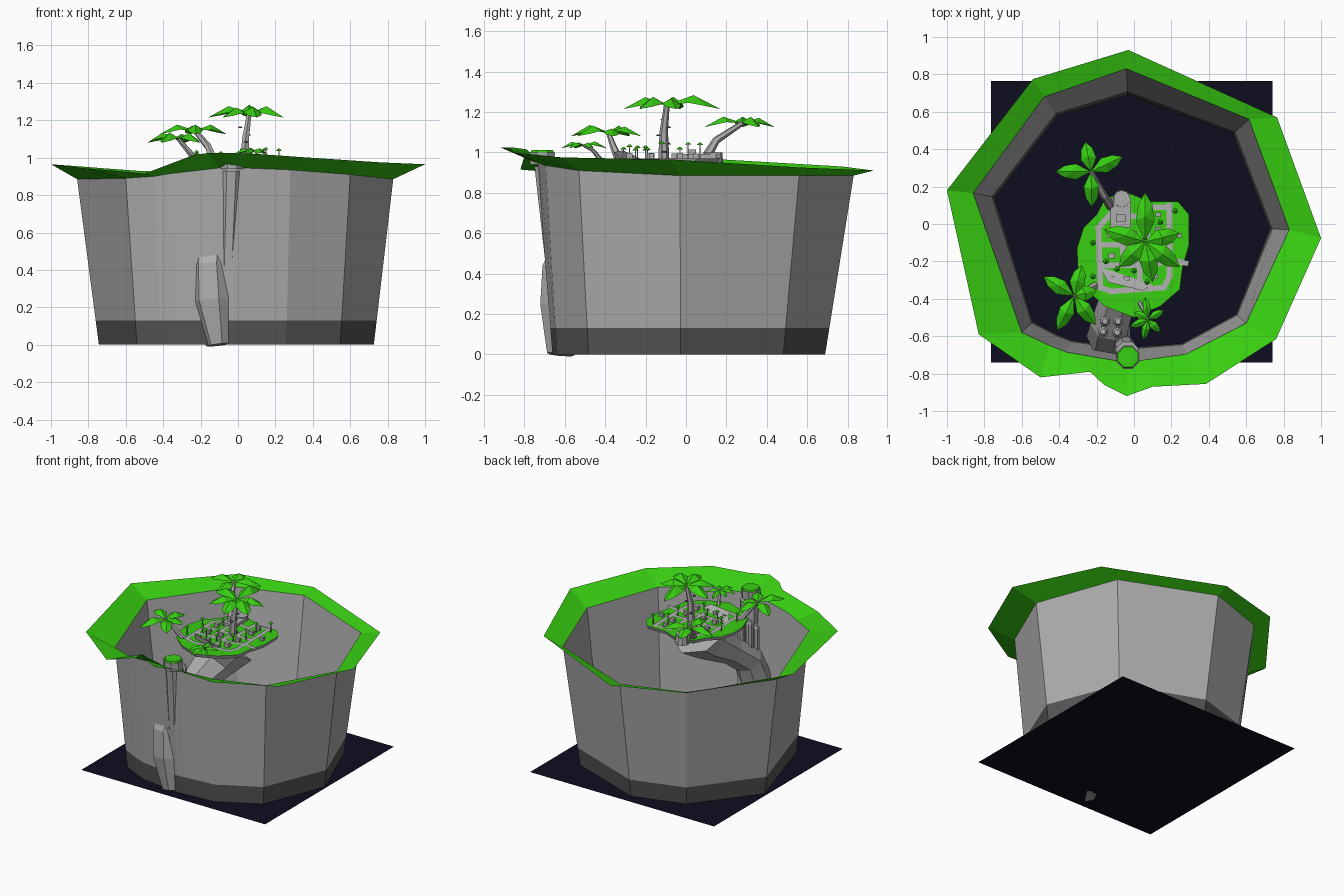
import bpy, bmesh, math, random
from mathutils import Vector

if "Cube" in bpy.data.objects:
    bpy.data.objects.remove(bpy.data.objects["Cube"])
random.seed(4)

def mat(name, r, g, b):
    m = bpy.data.materials.new(name)
    m.diffuse_color = (r, g, b, 1)
    m.use_nodes = True
    m.node_tree.nodes["Principled BSDF"].inputs["Base Color"].default_value = m.diffuse_color
    return m

GREEN = mat("grass green", 0.04, 0.62, 0.006)
ROCK = mat("rock grey", 0.42, 0.42, 0.42)
DARK = mat("wet rock grey", 0.09, 0.09, 0.09)
WATER = mat("deep water navy", 0.004, 0.004, 0.014)
PATH = mat("path grey", 0.45, 0.45, 0.45)

def finish(name, bm, mats, fix=True):
    if fix:
        bmesh.ops.recalc_face_normals(bm, faces=bm.faces)
    me = bpy.data.meshes.new(name)
    bm.to_mesh(me)
    bm.free()
    for m in mats:
        me.materials.append(m)
    ob = bpy.data.objects.new(name, me)
    bpy.context.collection.objects.link(ob)
    return ob

def bridge(bm, a, b, idx=0, closed=True):
    n = len(a)
    for i in range(n if closed else n - 1):
        j = (i + 1) % n
        bm.faces.new((a[i], a[j], b[j], b[i])).material_index = idx

def tube(bm, pts, radii, n=6, flat=False):
    """Loft a round section along a path; flat keeps every ring level."""
    pts = [Vector(p) for p in pts]
    prev = None
    for k, (p, r) in enumerate(zip(pts, radii)):
        d = pts[min(k + 1, len(pts) - 1)] - pts[max(k - 1, 0)]
        q = Vector((0, 0, 1)).rotation_difference(d)
        ring = []
        for i in range(n):
            t = math.tau * (i + 0.5) / n
            v = Vector((r * math.cos(t), r * math.sin(t), 0))
            ring.append(bm.verts.new(p + (v if flat else q @ v)))
        if prev:
            bridge(bm, prev, ring)
        else:
            bm.faces.new(ring)
        prev = ring
    bm.faces.new(prev)

def box(bm, x, y, z, sx, sy, sz):
    vs = bmesh.ops.create_cube(bm, size=1)["verts"]
    for v in vs:
        v.co = Vector((x + v.co.x * sx, y + v.co.y * sy, z + (v.co.z + 0.5) * sz))

# Water sheet
bm = bmesh.new()
bmesh.ops.create_grid(bm, x_segments=1, y_segments=1, size=0.752)
bmesh.ops.translate(bm, verts=bm.verts, vec=(-0.012, 0.012, 0))
finish("water", bm, [WATER], False)

# Crater: outer rim xyz, wall top xyz, wall foot scale
ring = [
    (-.03, .93, .91, -.04, .83, .885, .83), (-.54, .775, .93, -.48, .68, .885, .85),
    (-1, .18, .965, -.86, .165, .885, .865), (-.83, -.59, .945, -.60, -.58, .89, .90),
    (-.50, -.82, .915, -.45, -.65, .90, .91), (-.235, -.79, 1.015, -.36, -.685, .915, .91),
    (-.16, -.86, 1.025, -.10, -.73, .945, .90), (-.04, -.92, 1.025, -.03, -.735, .945, .90),
    (.10, -.87, 1.02, .03, -.73, .945, .90), (.385, -.855, 1.0, .28, -.695, .935, .92),
    (.76, -.615, .975, .60, -.53, .91, .91), (1, -.075, .965, .83, -.03, .885, .875),
    (.765, .57, .925, .615, .56, .885, .86)]
bm = bmesh.new()
outer = [bm.verts.new(r[0:3]) for r in ring]
top = [bm.verts.new(r[3:6]) for r in ring]
foot = [bm.verts.new((r[3] * r[6], r[4] * r[6], 0)) for r in ring]
band = [bm.verts.new(f.co.lerp(t.co, 0.13 / t.co.z)) for f, t in zip(foot, top)]
bridge(bm, outer, top, 0)
bridge(bm, top, band, 1)
bridge(bm, band, foot, 2)
finish("crater_wall_and_rim", bm, [GREEN, ROCK, DARK])

# Rock stalk that carries the island; its lower half pokes through the wall
bm = bmesh.new()
tube(bm, [(-.10, -.62, 0), (-.13, -.60, .24), (-.14, -.60, .42), (-.13, -.54, .57),
          (-.09, -.40, .68), (-.03, -.23, .80), (-.01, -.17, .90)],
     [.07, .125, .115, .105, .10, .14, .22], 7)
finish("rock_stalk", bm, [ROCK])

# Leaning post at the front wall with a grassy cap
bm = bmesh.new()
tube(bm, [(-.065, -.615, .10), (-.035, -.69, .93)], [.045, .065], 8, True)
tube(bm, [(-.032, -.712, .94), (-.032, -.712, 1.0)], [.065, .068], 8, True)
finish("front_post", bm, [ROCK])
bm = bmesh.new()
tube(bm, [(-.032, -.712, 1.0), (-.032, -.712, 1.012)], [.062, .058], 8, True)
finish("front_post_grass", bm, [GREEN])

# Small rock pillars on the stalk
bm = bmesh.new()
for x, y, h in ((-.155, -.52, .87), (-.085, -.52, .88), (-.165, -.575, .82), (-.09, -.58, .84)):
    tube(bm, [(x, y, .60), (x, y, h - .02), (x, y, h)], [.026, .028, .015], 8, True)
finish("stalk_pillars", bm, [ROCK])

# Island: grass top, thin rocky side and tapering underside
TOP = 0.97
outline = [(-.305, -.13), (-.30, -.24), (-.26, -.35), (-.155, -.44), (0, -.50), (.14, -.44),
           (.245, -.35), (.26, -.23), (.295, -.11), (.295, .05), (.235, .12), (.085, .12),
           (-.05, .175), (-.155, .135), (-.20, .05), (-.27, -.02)]
bm = bmesh.new()
prev = None
for s, z in ((1, TOP), (.97, .945), (.72, .915), (.4, .88)):
    loop = [bm.verts.new((x * s, -.17 + (y + .17) * s, z)) for x, y in outline]
    if prev:
        bridge(bm, prev, loop, 1)
    else:
        bm.faces.new(loop).material_index = 0
    prev = loop
bm.faces.new(prev).material_index = 1
finish("island", bm, [GREEN, ROCK])

# Paths: thin plates along straight segments
paths = [[(-.19, -.02), (-.18, -.34), (-.12, -.36), (.16, -.34), (.19, -.28), (.19, .10)],
         [(-.18, -.11), (.19, -.11)], [(-.18, -.22), (.10, -.22), (.19, -.19), (.28, -.21)],
         [(-.06, .03), (-.06, -.22)], [(.07, .09), (.07, -.11)], [(.03, -.11), (.03, -.35)],
         [(-.19, -.02), (-.12, .06), (.07, .03)], [(.07, .09), (.19, .09)]]
bm = bmesh.new()
for line in paths:
    for a, b in zip(line, line[1:]):
        a, b = Vector((*a, TOP + .006)), Vector((*b, TOP + .006))
        d = (b - a).normalized()
        side = Vector((-d.y, d.x, 0)) * .015
        a, b = a - d * .012, b + d * .012
        bm.faces.new([bm.verts.new(v) for v in (a - side, b - side, b + side, a + side)])
finish("paths", bm, [PATH], False)

# Stone platform, small huts and round lookout at the back
bm = bmesh.new()
box(bm, -.07, .06, TOP, .11, .16, .022)
tube(bm, [(-.065, .135, .93), (-.065, .135, 1.0)], [.05, .045], 10, True)
box(bm, -.07, .03, TOP, .05, .04, .045)
for x, y, s in ((-.13, -.06, .03), (-.12, -.17, .035), (-.02, -.17, .03), (.0, -.05, .03),
                (.13, -.03, .035), (.13, .05, .03), (.12, -.17, .03), (.11, -.28, .035),
                (-.04, -.29, .03), (-.12, -.29, .03), (.24, -.06, .03)):
    box(bm, x, y, TOP, s, s * .8, s * .8)
finish("stone_buildings", bm, [ROCK])

# Thin poles with little leafy hats
poles, hats = bmesh.new(), bmesh.new()
for x, y in ((-.10, -.03), (-.15, -.20), (-.09, -.24), (-.03, -.19), (.0, -.25), (.10, -.20),
             (.15, -.12), (.14, .01), (.22, .07), (.07, -.31), (-.22, -.28), (-.22, -.10)):
    h = TOP + random.uniform(.04, .08)
    tube(poles, [(x, y, TOP), (x, y, h)], [.005, .004], 4, True)
    tube(hats, [(x, y, h - .004), (x, y, h + .008)], [.017, .004], 5, True)
finish("lamp_poles", poles, [ROCK])
finish("lamp_hats", hats, [GREEN])

def leaf(bm, c, tip, w):
    """Folded diamond leaf from crown c to tip."""
    c, tip = Vector(c), Vector(tip)
    d = tip - c
    L = d.length
    side = Vector((-d.y, d.x, 0)).normalized() * w
    b = bm.verts.new(c)
    t = bm.verts.new(tip)
    m = bm.verts.new(c + d * .5 + Vector((0, 0, L * .22)))
    for s in (-1, 1):
        e1 = bm.verts.new(c + d * .42 + side * s + Vector((0, 0, L * .07)))
        e2 = bm.verts.new(c + d * .75 + side * s * .75 + Vector((0, 0, L * .03)))
        bm.faces.new((b, m, e1))
        bm.faces.new((m, e2, e1))
        bm.faces.new((m, t, e2))

def palm(name, base, mid, crown, r, tips, w, drop):
    bm = bmesh.new()
    tube(bm, [base, mid, crown], [r, r * .75, r * .5], 6)
    finish(name + "_trunk", bm, [ROCK])
    bm = bmesh.new()
    for x, y in tips:
        leaf(bm, crown, (x, y, crown[2] - drop), w)
    finish(name + "_leaves", bm, [GREEN], False)

palm("tall_palm", (.035, -.11, .96), (.04, -.11, 1.10), (.06, -.095, 1.235), .028,
     [(.06, .17), (-.16, -.03), (-.08, -.23), (.10, -.31), (.245, -.23), (.245, -.05)], .05, .02)
palm("back_palm", (-.12, .09, .96), (-.16, .15, 1.06), (-.23, .28, 1.145), .026,
     [(-.26, .44), (-.06, .36), (-.42, .28), (-.225, .09)], .042, .02)
palm("left_palm", (-.21, -.33, .96), (-.26, -.36, 1.03), (-.32, -.385, 1.10), .022,
     [(-.28, -.22), (-.485, -.28), (-.41, -.57), (-.20, -.355), (-.205, -.54)], .042, .02)
palm("small_palm", (.03, -.42, .96), (.05, -.46, 1.01), (.075, -.51, 1.035), .013,
     [(.06, -.39), (.16, -.46), (.14, -.58), (.05, -.62), (-.02, -.55), (.0, -.47)], .022, .015)

# Little shelf fungi along the tall trunk
bm = bmesh.new()
for i in range(5):
    a, z = i * 2.4, 1.0 + i * .04
    x, y = .04 + .028 * math.cos(a), -.108 + .028 * math.sin(a)
    tube(bm, [(x, y, z), (x, y, z + .008)], [.014, .006], 6, True)
finish("trunk_shelves", bm, [DARK])
